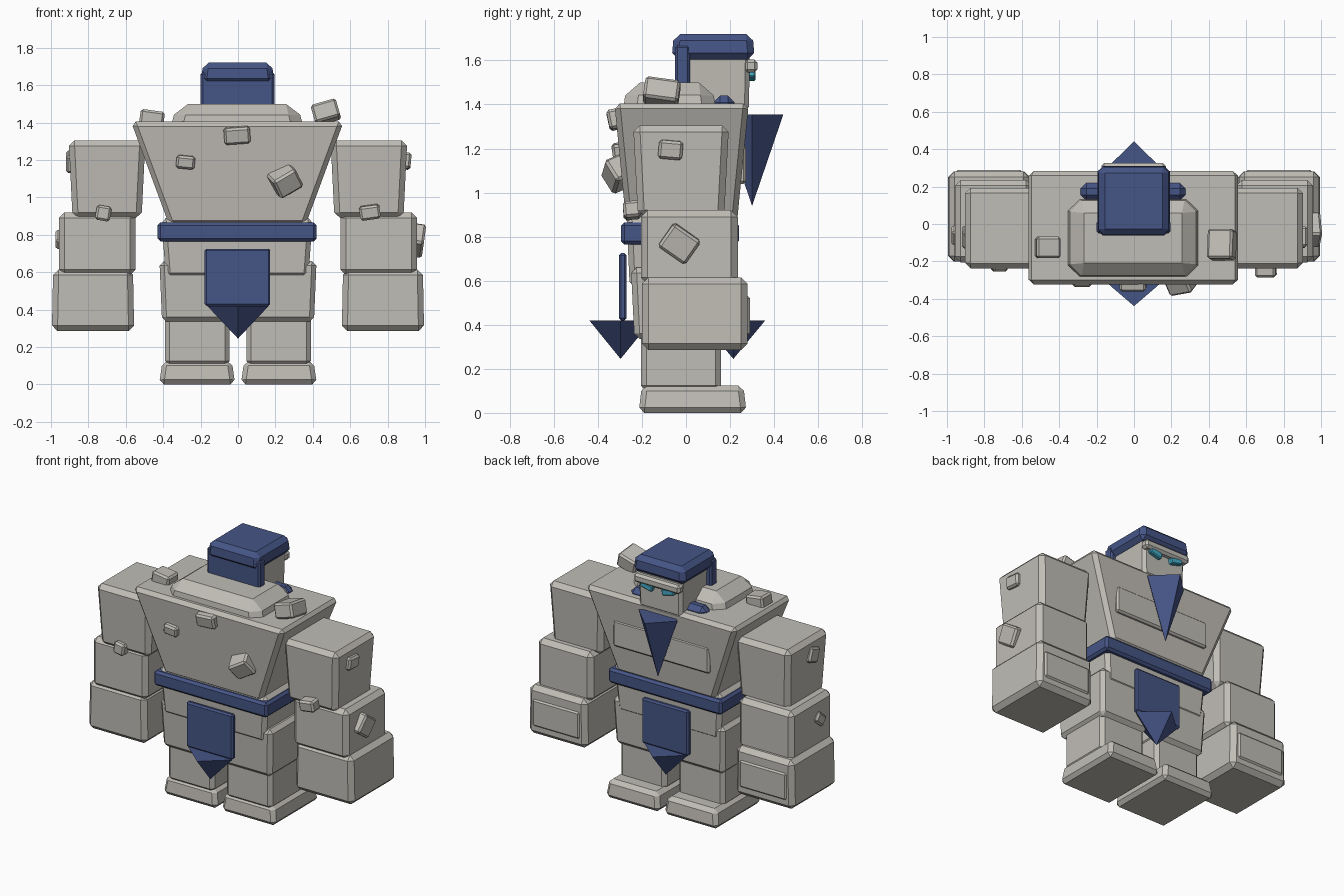
import bpy, bmesh, math
from mathutils import Matrix, Euler, Vector

cube = bpy.data.objects.get("Cube")
if cube:
    bpy.data.objects.remove(cube, do_unlink=True)


def material(name, rgb):
    m = bpy.data.materials.new(name)
    m.use_nodes = True
    m.diffuse_color = (*rgb, 1)
    m.node_tree.nodes["Principled BSDF"].inputs["Base Color"].default_value = (*rgb, 1)
    return m


STONE = material("warm_grey_stone", (0.53, 0.51, 0.47))
CLOTH = material("navy_cloth", (0.06, 0.09, 0.24))
GLOW = material("cyan_glow", (0.06, 0.42, 0.58))


def finish(name, bm, mat):
    bmesh.ops.recalc_face_normals(bm, faces=bm.faces)
    mesh = bpy.data.meshes.new(name)
    bm.to_mesh(mesh)
    bm.free()
    mesh.materials.append(mat)
    obj = bpy.data.objects.new(name, mesh)
    bpy.context.collection.objects.link(obj)
    return obj


def block(name, xs, ys, zs, mat=STONE, bevel=0.025, top=(1, 1), base=(1, 1), rot=None):
    """Chamfered box between limits; top and base scale the end faces."""
    mid = Vector([(a + b) / 2 for a, b in (xs, ys, zs)])
    size = [b - a for a, b in (xs, ys, zs)]
    bm = bmesh.new()
    bmesh.ops.create_cube(bm, size=1)
    for v in bm.verts:
        sx, sy = top if v.co.z > 0 else base
        v.co = Vector((v.co.x * size[0] * sx, v.co.y * size[1] * sy, v.co.z * size[2]))
    if bevel:
        bmesh.ops.bevel(bm, geom=bm.edges[:], offset=bevel, segments=1,
                        affect='EDGES', clamp_overlap=True)
    m = Matrix.Translation(mid)
    if rot:
        m = m @ Euler([math.radians(a) for a in rot]).to_matrix().to_4x4()
    bmesh.ops.transform(bm, matrix=m, verts=bm.verts)
    return finish(name, bm, mat)


def spike(name, y, z_top, z_tip, rx, ry):
    """Four-sided pyramid pointing down, a corner facing each axis."""
    bm = bmesh.new()
    ring = [bm.verts.new(p) for p in
            ((rx, y, z_top), (0, y + ry, z_top), (-rx, y, z_top), (0, y - ry, z_top))]
    tip = bm.verts.new((0, y, z_tip))
    bm.faces.new(ring)
    for i in range(4):
        bm.faces.new((ring[i], ring[(i + 1) % 4], tip))
    return finish(name, bm, CLOTH)


# Legs and arms, one set per side
for side, s in (("left", 1), ("right", -1)):
    def limb(part, x0, x1, ys, zs, **kw):
        block(f"{side}_{part}", sorted((s * x0, s * x1)), ys, zs, **kw)

    limb("foot", 0.015, 0.422, (-0.215, 0.275), (0, 0.125), top=(0.91, 0.94))
    limb("shin", 0.045, 0.39, (-0.205, 0.16), (0.1, 0.38))
    limb("thigh", 0.025, 0.42, (-0.25, 0.20), (0.335, 0.66), base=(0.93, 0.93))
    limb("upper_arm", 0.495, 0.905, (-0.24, 0.195), (0.89, 1.305), base=(0.9, 0.9), bevel=0.03)
    limb("forearm", 0.547, 0.957, (-0.205, 0.235), (0.585, 0.92), bevel=0.03)
    limb("fist", 0.555, 0.995, (-0.2, 0.28), (0.285, 0.615), bevel=0.03, top=(0.97, 1))
    limb("knuckle_plate", 0.6, 0.95, (0.25, 0.29), (0.35, 0.53), bevel=0.01)
    # Glowing eyes slanting down to the nose
    limb("eye", 0.035, 0.125, (0.28, 0.315), (1.515, 1.555), mat=GLOW, bevel=0.006,
         rot=(0, -s * 14, 0))

# Torso
block("pelvis", (-0.41, 0.4), (-0.27, 0.215), (0.57, 0.89), base=(0.94, 0.94))
block("chest", (-0.572, 0.565), (-0.325, 0.285), (0.85, 1.405), base=(0.64, 0.82))
block("chest_plate", (-0.36, 0.36), (0.15, 0.272), (1.04, 1.22), bevel=0.012)
block("shoulder_hump", (-0.37, 0.36), (-0.29, 0.14), (1.34, 1.5), bevel=0.06, top=(0.88, 0.9))

# Belt, collar and hanging cloths
block("belt", (-0.43, 0.42), (-0.295, 0.24), (0.765, 0.865), CLOTH, 0.015)
block("collar", (-0.285, 0.275), (0.125, 0.22), (1.33, 1.44), CLOTH, 0.03)
for name, y in (("front_loincloth", 0.215), ("back_loincloth", -0.287)):
    block(name, (-0.178, 0.172), (y - 0.017, y + 0.017), (0.42, 0.725), CLOTH, 0.01)
spike("front_loincloth_tip", 0.215, 0.42, 0.245, 0.165, 0.145)
spike("back_loincloth_tip", -0.297, 0.42, 0.245, 0.165, 0.142)

# Head
block("head", (-0.17, 0.165), (-0.02, 0.29), (1.37, 1.65), bevel=0.02, base=(0.95, 0.97))
block("brow", (-0.175, 0.17), (0.265, 0.325), (1.545, 1.605), bevel=0.015)
block("cap", (-0.2, 0.195), (-0.065, 0.312), (1.605, 1.72), CLOTH, 0.03, top=(0.93, 0.95))
block("neck_cloth", (-0.2, 0.195), (-0.05, 0.018), (1.46, 1.67), CLOTH, 0.012)
spike("beard", 0.3, 1.355, 0.94, 0.145, 0.142)

# Loose stones embedded in the body: centre, size, rotation
stones = {
    "back_stone_high": ((-0.005, -0.31, 1.335), (0.14, 0.09, 0.09), (12, -4, 0)),
    "back_stone_small": ((-0.28, -0.295, 1.19), (0.1, 0.08, 0.07), (8, 6, 0)),
    "back_stone_large": ((0.25, -0.3, 1.09), (0.14, 0.12, 0.12), (25, -30, 10)),
    "right_elbow_stone": ((-0.72, -0.21, 0.915), (0.08, 0.09, 0.08), (0, 10, 0)),
    "left_elbow_stone": ((0.705, -0.245, 0.92), (0.11, 0.08, 0.075), (5, -8, 0)),
    "left_arm_stone": ((0.89, -0.07, 1.195), (0.07, 0.11, 0.085), (-5, 5, 0)),
    "left_forearm_stone": ((0.955, -0.03, 0.77), (0.08, 0.15, 0.13), (-35, 8, 0)),
    "right_arm_stone": ((-0.885, -0.07, 1.19), (0.07, 0.1, 0.1), (20, 0, 0)),
    "right_forearm_stone": ((-0.945, -0.06, 0.775), (0.06, 0.1, 0.07), (40, 0, 0)),
    "right_shoulder_stone": ((-0.46, -0.125, 1.425), (0.13, 0.115, 0.08), (0, 8, 0)),
    "left_shoulder_stone": ((0.47, -0.11, 1.455), (0.14, 0.16, 0.1), (-8, -16, 0)),
}
for name, (c, size, rot) in stones.items():
    block(name, *[(p - d / 2, p + d / 2) for p, d in zip(c, size)], bevel=0.012, rot=rot)
